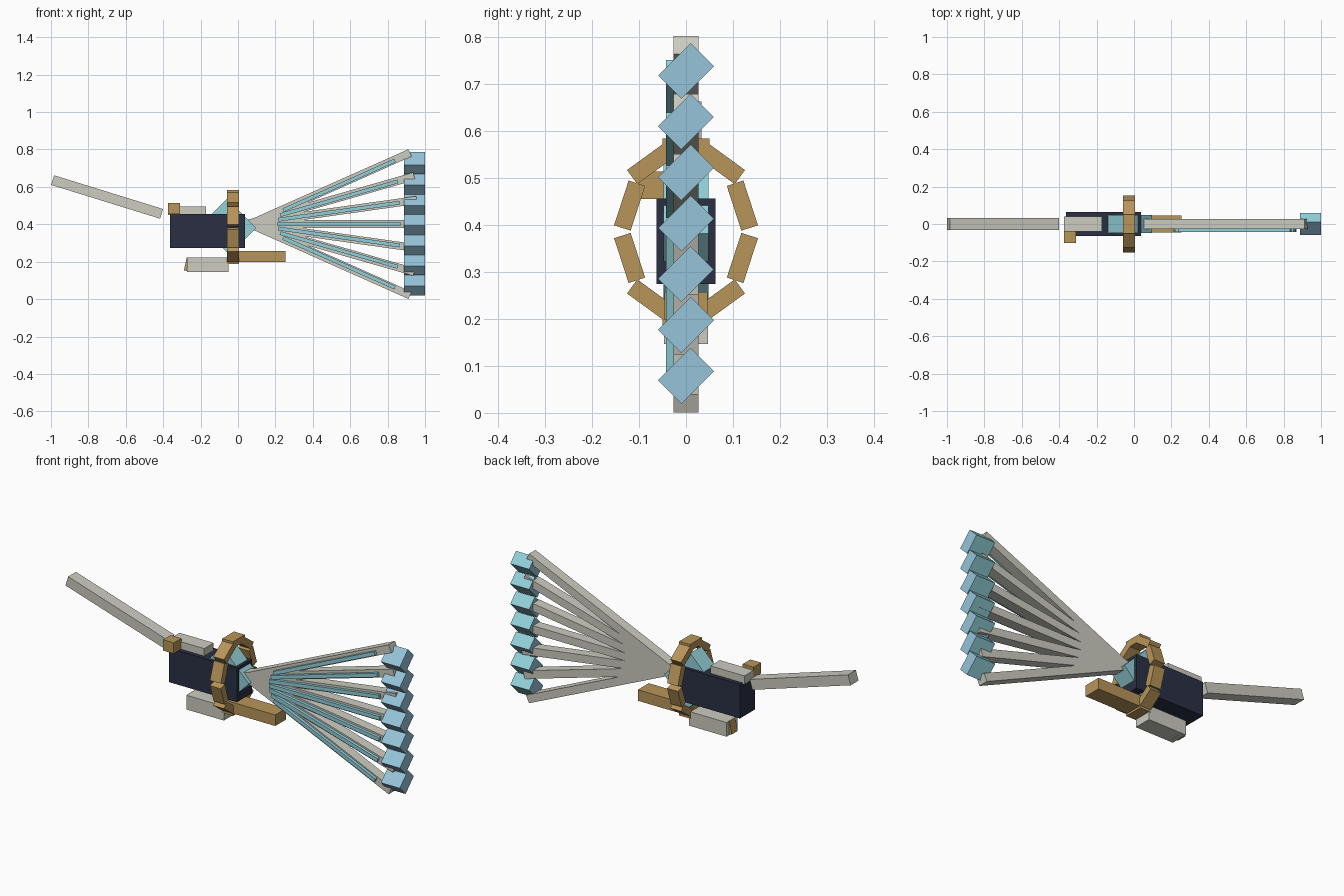
import bpy
from math import sin, cos, radians
from mathutils import Matrix, Vector

cube = bpy.data.objects.get("Cube")
if cube:
    bpy.data.objects.remove(cube, do_unlink=True)


def material(name, rgb):
    # sRGB 0-255 converted to linear
    lin = [((c / 255 + 0.055) / 1.055) ** 2.4 for c in rgb]
    m = bpy.data.materials.new(name)
    m.use_nodes = True
    m.diffuse_color = (*lin, 1)
    bsdf = m.node_tree.nodes["Principled BSDF"]
    bsdf.inputs["Base Color"].default_value = (*lin, 1)
    bsdf.inputs["Roughness"].default_value = 0.8
    return m


GREY = material("pale grey", (204, 204, 193))
GOLD = material("dull gold", (184, 149, 90))
NAVY = material("dark navy", (42, 47, 67))
CYAN = material("soft cyan", (146, 208, 217))
BLUE = material("soft blue", (150, 196, 217))


def box(name, centre, size, mat, axis="Y", angle=0):
    """Box of the given size, turned about one axis, with the turn baked in."""
    bpy.ops.mesh.primitive_cube_add(size=1, location=centre)
    ob = bpy.context.object
    ob.name = name
    turn = Matrix.Rotation(radians(angle), 4, axis)
    ob.data.transform(turn @ Matrix.Diagonal((*size, 1)))
    ob.data.materials.append(mat)
    return ob


# Body with the parts fixed above and below it
box("body", (-0.163, 0, 0.365), (0.402, 0.126, 0.182), NAVY)
box("top_rail", (-0.273, 0, 0.473), (0.202, 0.08, 0.046), GREY)
box("sight_block", (-0.342, -0.069, 0.484), (0.064, 0.064, 0.058), GOLD)
box("lower_grip", (-0.162, 0, 0.184), (0.223, 0.094, 0.076), GREY)
box("grip_tab", (-0.262, 0, 0.184), (0.04, 0.05, 0.07), GOLD, "Y", 12)
box("lower_bar", (0.101, 0, 0.227), (0.304, 0.092, 0.059), GOLD)
box("rear_arm", (-0.7, 0, 0.546), (0.61, 0.066, 0.054), GREY, "Y", 17.2)

# Core crystal turned on its corner
box("core", (-0.052, 0, 0.387), (0.203, 0.095, 0.22), CYAN, "Y", -45)

# Oval ring of ten straight segments
for i in range(10):
    a = 18 + 36 * i
    box(f"ring_segment_{i + 1}",
        (-0.027, 0.126 * cos(radians(a)), 0.385 + 0.18 * sin(radians(a))),
        (0.064, 0.037, 0.1), GOLD, "X", a)

# Fan of ribs, each with a thin strip on its front and a block at its tip
MID = 0.401
for i in range(-3, 4):
    n = i + 4
    box(f"fan_rib_{n}", (0.495, 0, MID + 0.064 * i),
        (0.93, 0.054, 0.042), GREY, "Y", -8 * i)
    box(f"fan_strip_{n}", (0.54, -0.034, MID + 0.069 * i),
        (0.655, 0.018, 0.02), CYAN, "Y", -8 * i)
    tip = box(f"tip_block_{n}", (0.944, 0, MID + 0.002 + 0.108 * i),
              (0.112, 0.098, 0.07), BLUE, "X", 45)
    tip.data.materials.append(CYAN)
    for face in tip.data.polygons:
        # rear faces take the second shade
        face.material_index = int(face.normal.dot(Vector((0, 1, 0))) > 0.1)
